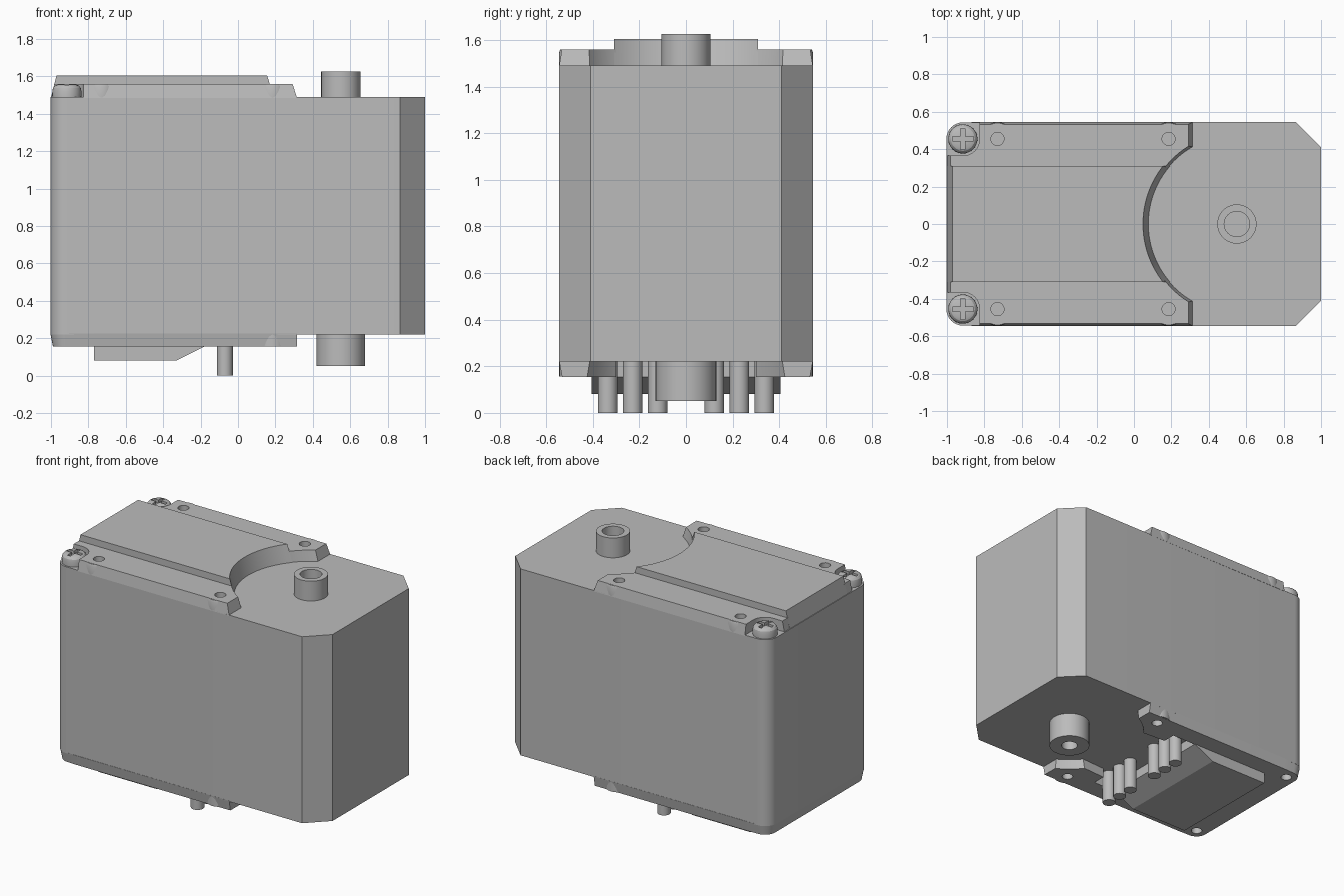
import bpy, bmesh
from math import sin, cos, asin, acos, pi, radians

cube = bpy.data.objects.get("Cube")
if cube:
    bpy.data.objects.remove(cube, do_unlink=True)

grey = bpy.data.materials.new("plain grey")
grey.use_nodes = True
colour = (0.5, 0.5, 0.5, 1)
grey.diffuse_color = colour
grey.node_tree.nodes["Principled BSDF"].inputs["Base Color"].default_value = colour

HUB_X = 0.55                    # axis shared by both hubs and the cover cutouts
SCREW = (-0.915, 0.455)         # screw axis, mirrored in y
BOSS_Y = 0.455


def finish(name, bm):
    bmesh.ops.recalc_face_normals(bm, faces=bm.faces)
    mesh = bpy.data.meshes.new(name)
    bm.to_mesh(mesh)
    bm.free()
    obj = bpy.data.objects.new(name, mesh)
    bpy.context.collection.objects.link(obj)
    mesh.materials.append(grey)
    return obj


def loft(name, rings):
    """Solid through rings of 3D points with equal counts."""
    bm = bmesh.new()
    loops = [[bm.verts.new(p) for p in ring] for ring in rings]
    n = len(loops[0])
    for a, b in zip(loops, loops[1:]):
        for i in range(n):
            j = (i + 1) % n
            bm.faces.new((a[i], a[j], b[j], b[i]))
    bm.faces.new(loops[0][::-1])
    bm.faces.new(loops[-1])
    return finish(name, bm)


def slab(name, low, high, z0, z1):
    return loft(name, [[(x, y, z0) for x, y in low], [(x, y, z1) for x, y in high]])


def arc(cx, cy, r, a0, a1, n=8):
    return [(cx + r * cos(a0 + (a1 - a0) * i / n), cy + r * sin(a0 + (a1 - a0) * i / n))
            for i in range(n + 1)]


def disc(name, x, y, profile, n=32):
    """Turned part from (radius, z) pairs."""
    return loft(name, [[(px, py, z) for px, py in arc(x, y, r, 0, 2 * pi, n)[:-1]]
                       for r, z in profile])


def box(name, x, y, z, sx, sy, sz):
    pts = [(x - sx, y - sy), (x + sx, y - sy), (x + sx, y + sy), (x - sx, y + sy)]
    return slab(name, pts, pts, z - sz, z + sz)


def cut(obj, cutter):
    mod = obj.modifiers.new("cut", 'BOOLEAN')
    mod.object, mod.operation, mod.solver = cutter, 'DIFFERENCE', 'EXACT'
    bpy.context.view_layer.objects.active = obj
    bpy.ops.object.modifier_apply(modifier=mod.name)
    bpy.data.objects.remove(cutter, do_unlink=True)


def drill(obj, x, y, r, z0, z1):
    cut(obj, disc("drill", x, y, [(r, z0), (r, z1)], 24))


def mirrored(half):
    return half + [(x, -y) for x, y in reversed(half)]


def hub_arc(r, y0, x1):
    """Cutout arc around the hub, from height y0 to position x1."""
    return arc(HUB_X, 0, r, pi - asin(y0 / r), pi - acos((HUB_X - x1) / r), 10)


# Main case: two chamfered corners, two rounded corners
outline = mirrored([(1, 0.41), (0.865, 0.545)] + arc(*SCREW, 0.088, pi / 2, pi))
slab("case", outline, outline, 0.22, 1.49)


# Top cover side rails
def rail(r, x_end, y_out, x_left, side):
    pts = [(x_left, 0.30)] + hub_arc(r, 0.30, x_end) + [(x_end, y_out), (-0.825, y_out)]
    pts += arc(*SCREW, 0.09, 0, -pi / 2) + [(x_left, 0.365)]
    return [(x, side * y) for x, y in pts]


for side, label in ((1, "left"), (-1, "right")):
    obj = slab(label + "_cover_rail", rail(0.475, 0.315, 0.545, -0.998, side),
               rail(0.49, 0.292, 0.533, -0.982, side), 1.485, 1.56)
    for x, place in ((-0.73, "rear"), (0.185, "front")):
        drill(obj, x, side * BOSS_Y, 0.035, 1.49, 1.65)
        boss = disc(f"{label}_{place}_cover_boss", x, side * BOSS_Y,
                    [(0.09, 1.485), (0.09, 1.545), (0.085, 1.559)])
        drill(boss, x, side * BOSS_Y, 0.035, 1.49, 1.65)


# Raised middle of the top cover
def middle(r, x_left):
    a = asin(0.31 / r)
    return [(x_left, 0.31)] + arc(HUB_X, 0, r, pi - a, pi + a, 24) + [(x_left, -0.31)]


slab("cover_middle", middle(0.472, -1), middle(0.502, -0.97), 1.485, 1.605)

# Cross-head screws
for side, label in ((1, "left"), (-1, "right")):
    x, y = SCREW[0], side * SCREW[1]
    screw = disc(label + "_screw", x, y, [(0.077, 1.485), (0.078, 1.52), (0.074, 1.538),
                                          (0.064, 1.55), (0.05, 1.556)])
    cut(screw, box("slot", x, y, 1.56, 0.056, 0.012, 0.025))
    cut(screw, box("slot", x, y, 1.56, 0.012, 0.056, 0.025))


# Bottom cover with pin recess, front ears and rounded rear corners
def base(r, x_end, y_out, corner):
    half = [(-0.18, 0.40), (0, 0.40), (0, 0.31)] + hub_arc(r, 0.30, x_end)
    half += [(x_end, y_out), (-0.825, y_out)] + arc(*SCREW, corner, pi / 2, pi)
    return mirrored(half)


bottom = slab("bottom_cover", base(0.485, 0.315, 0.532, 0.074),
              base(0.475, 0.315, 0.545, 0.088), 0.155, 0.225)
for side, label in ((1, "left"), (-1, "right")):
    for x, place in ((SCREW[0], "rear"), (0.185, "front")):
        y = side * BOSS_Y
        drill(bottom, x, y, 0.035, 0.1, 0.22)
        boss = disc(f"{label}_{place}_bottom_boss", x, y,
                    [(0.074, 0.156), (0.088, 0.225)] if place == "rear"
                    else [(0.089, 0.156), (0.089, 0.225)])
        drill(boss, x, y, 0.035, 0.1, 0.22)

# Sloped pad under the bottom cover
pad = [(-0.77, 0.16), (-0.77, 0.08), (-0.33, 0.08), (-0.18, 0.155), (-0.18, 0.16)]
loft("connector_pad", [[(x, y, z) for x, z in pad] for y in (-0.405, 0.405)])

# Connector pins
for side, label in ((1, "left"), (-1, "right")):
    for i in range(3):
        disc(f"{label}_pin_{i + 1}", -0.07, side * (0.122 + 0.107 * i),
             [(0.042, 0), (0.042, 0.225)], 24)

# Output hub on top and bearing hub below
top_hub = disc("top_hub", HUB_X, 0, [(0.105, 1.485), (0.105, 1.625)], 40)
drill(top_hub, HUB_X, 0, 0.068, 1.49, 1.7)
low_hub = disc("bottom_hub", HUB_X, 0, [(0.13, 0.052), (0.13, 0.225)], 40)
drill(low_hub, HUB_X, 0, 0.052, 0, 0.2)

# Smooth round walls, keep edges sharp
bpy.ops.object.select_all(action='DESELECT')
for obj in bpy.context.scene.objects:
    if obj.type == 'MESH':
        obj.select_set(True)
        bpy.context.view_layer.objects.active = obj
bpy.ops.object.shade_smooth_by_angle(angle=radians(25))
